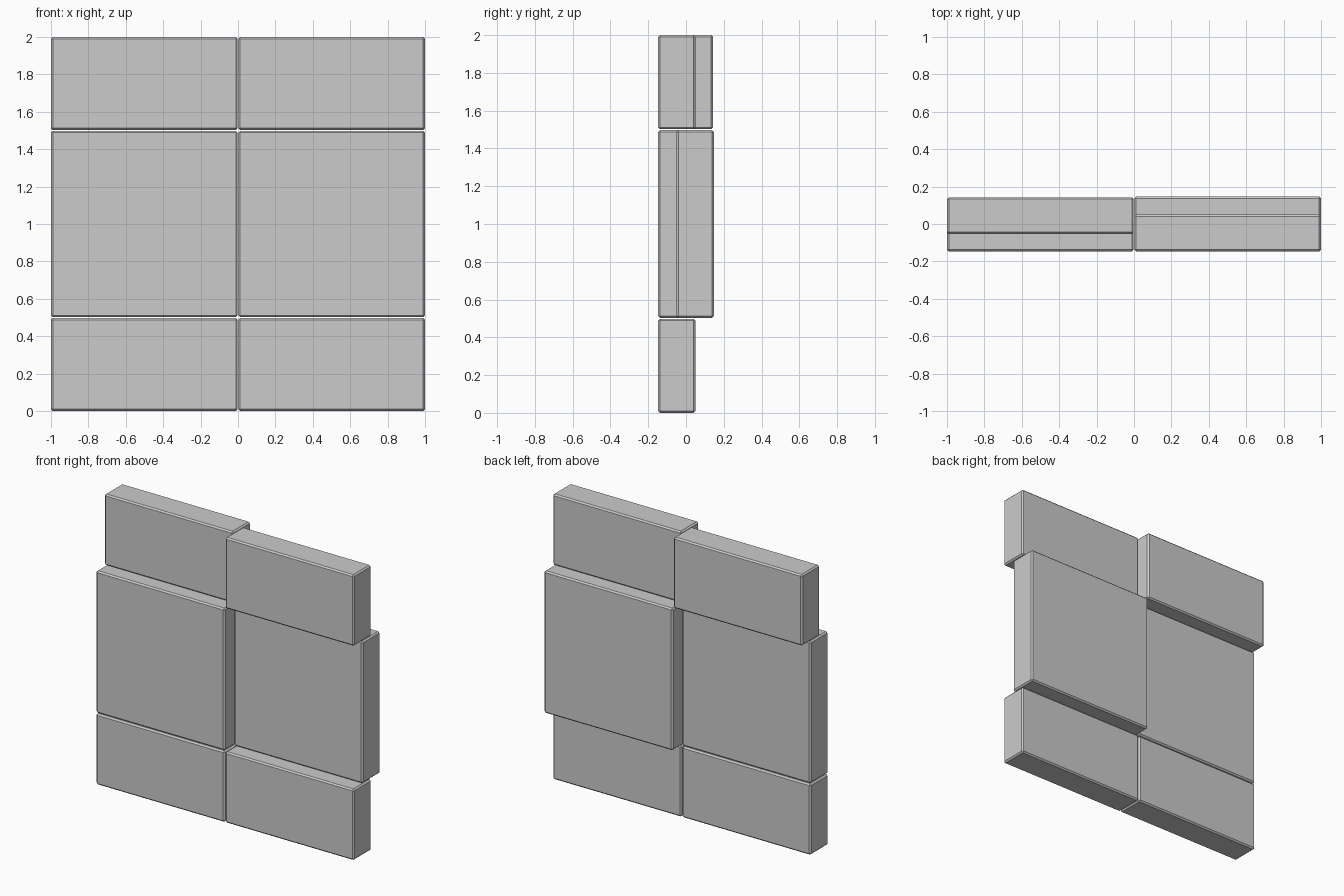
import bpy, bmesh

if "Cube" in bpy.data.objects:
    bpy.data.objects.remove(bpy.data.objects["Cube"])

BEVEL = 0.01


def panel(name, x, y, z):
    """Bevelled block spanning the given (min, max) ranges."""
    bm = bmesh.new()
    bmesh.ops.create_cube(bm, size=1)
    for v in bm.verts:
        for i, (lo, hi) in enumerate((x, y, z)):
            v.co[i] = lo if v.co[i] < 0 else hi
    bmesh.ops.bevel(bm, geom=bm.edges[:], offset=BEVEL, segments=1,
                    profile=0.5, affect='EDGES')
    mesh = bpy.data.meshes.new(name)
    bm.to_mesh(mesh)
    bm.free()
    obj = bpy.data.objects.new(name, mesh)
    bpy.context.collection.objects.link(obj)


# Column widths, row heights and the depth of forward / rearward panels
left, right = (-1.0, -0.002), (0.002, 1.0)
bottom, middle, top = (0.0, 0.498), (0.502, 1.498), (1.502, 2.0)
forward, rear, rear_top = (-0.147, 0.05), (-0.05, 0.147), (-0.053, 0.143)

# Six wall panels, alternately pushed forward and back
panel("lower_left_panel", left, forward, bottom)
panel("lower_right_panel", right, forward, bottom)
panel("middle_left_panel", left, forward, middle)
panel("middle_right_panel", right, rear, middle)
panel("upper_left_panel", left, rear_top, top)
panel("upper_right_panel", right, forward, top)
